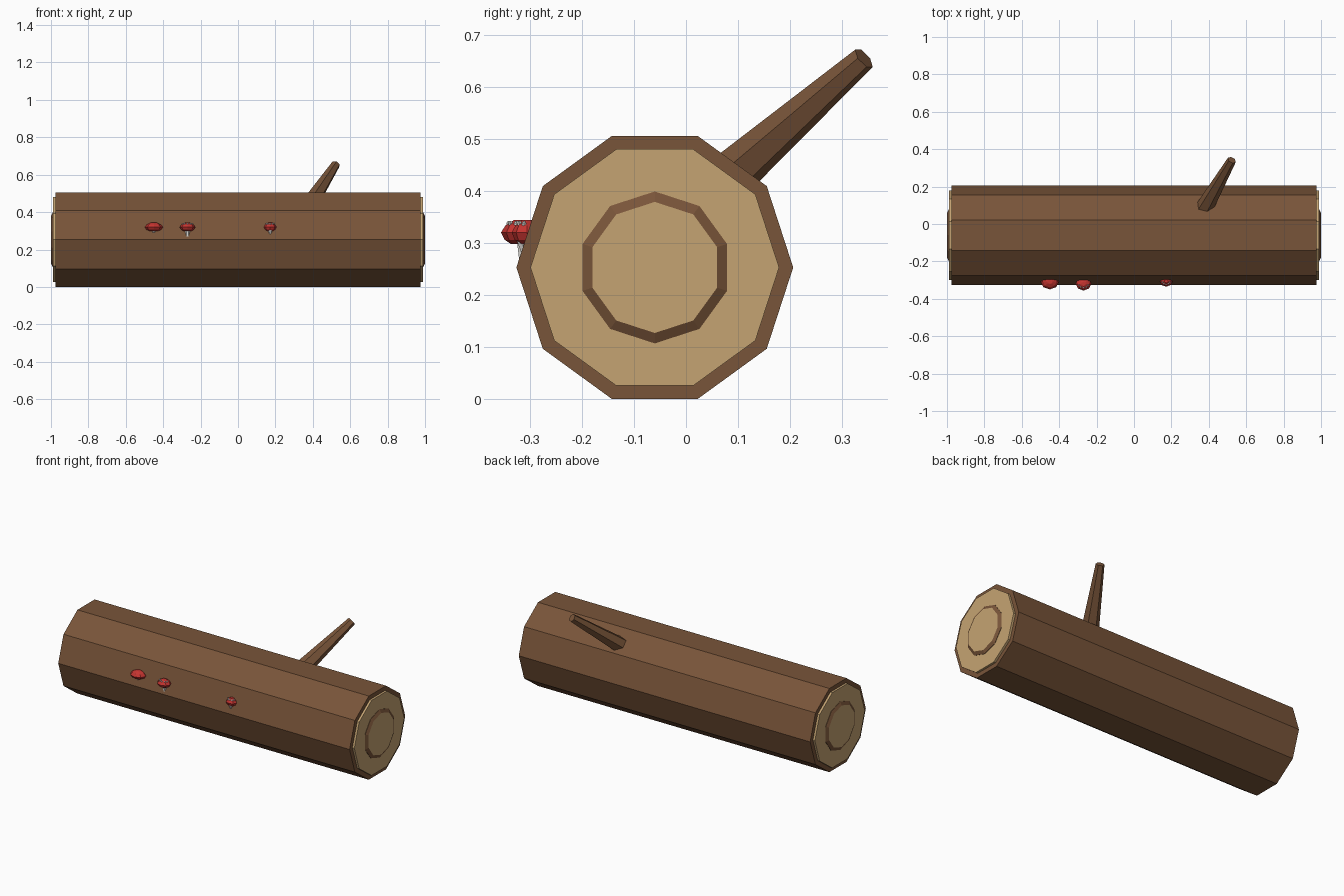
import bpy, bmesh, math
from mathutils import Matrix, Vector

cube = bpy.data.objects.get("Cube")
if cube:
    bpy.data.objects.remove(cube, do_unlink=True)


def material(name, r, g, b):
    m = bpy.data.materials.new(name)
    m.use_nodes = True
    m.diffuse_color = (r, g, b, 1)
    m.node_tree.nodes["Principled BSDF"].inputs["Base Color"].default_value = (r, g, b, 1)
    return m


bark = material("bark brown", 0.19, 0.09, 0.041)
wood = material("cut wood tan", 0.56, 0.37, 0.17)
red = material("mushroom red", 0.56, 0.035, 0.03)
white = material("mushroom white", 0.78, 0.76, 0.72)


def lathe(name, profile, sides, matrix, mats, phase=0.0):
    """Flat-faced solid from (height, radius) pairs around local z."""
    bm = bmesh.new()
    rings = []
    for h, r in profile:
        angles = [phase + math.tau * i / sides for i in range(sides)]
        rings.append([bm.verts.new((r * math.cos(a), r * math.sin(a), h)) for a in angles])
    for low, high in zip(rings, rings[1:]):
        for i in range(sides):
            j = (i + 1) % sides
            bm.faces.new((low[i], low[j], high[j], high[i]))
    bm.faces.new(rings[0][::-1])
    bm.faces.new(rings[-1])
    bm.normal_update()
    # A second material goes on the flat end faces
    if len(mats) > 1:
        for f in bm.faces:
            f.material_index = int(abs(f.normal.z) > 0.95)
    bm.transform(matrix)
    mesh = bpy.data.meshes.new(name)
    bm.to_mesh(mesh)
    bm.free()
    for m in mats:
        mesh.materials.append(m)
    ob = bpy.data.objects.new(name, mesh)
    bpy.context.collection.objects.link(ob)
    return ob


# Log body lies along x; local x, y, z map to world y, z, x
along_x = Matrix(((0, 0, 1, 0), (1, 0, 0, -0.06), (0, 1, 0, 0.253), (0, 0, 0, 1)))
lathe("log_body", [(-0.975, 0.266), (0.975, 0.266)], 10, along_x, [bark])

# Cut ends: pale disc with a raised, bark-edged growth ring
for side, flip in (("left", 0), ("right", math.pi)):
    place = along_x @ Matrix.Rotation(flip, 4, 'Y')
    lathe(side + "_cut_end", [(0.96, 0.239), (0.988, 0.239)], 10, place, [wood])
    lathe(side + "_growth_ring", [(0.98, 0.146), (0.99, 0.146), (1.0, 0.126)],
          10, place, [bark, wood], math.radians(18))

# Broken branch
base, tip = Vector((0.36, 0.058, 0.405)), Vector((0.523, 0.342, 0.655))
axis = tip - base
place = Matrix.Translation(base) @ axis.to_track_quat('Z', 'Y').to_matrix().to_4x4()
lathe("branch", [(0, 0.05), (axis.length, 0.024)], 6, place, [bark])

# Mushrooms: x, y, cap radius, stem bottom
cap_shape = [(-0.022, 0.45), (-0.014, 0.8), (0, 1), (0.014, 0.75), (0.024, 0.3)]
mushrooms = [(-0.45, -0.308, 0.049, 0.29), (-0.27, -0.32, 0.042, 0.24),
             (0.172, -0.306, 0.034, 0.283)]
for n, (x, y, r, bottom) in enumerate(mushrooms, 1):
    place = Matrix.Translation((x, y, 0.32)) @ Matrix.Diagonal((1, 0.85, 1, 1))
    lathe(f"mushroom_cap_{n}", [(h, r * k) for h, k in cap_shape], 8, place, [red])
    stem = Matrix.Translation((x, -0.313, 0))
    lathe(f"mushroom_stem_{n}", [(bottom, 0.005), (0.305, 0.014)], 6, stem, [white])
    if n == 1:
        continue
    # Pale spots on the cap
    for k in range(5):
        a = math.radians(198 + 36 * k)
        spot = Matrix.Translation((x + 0.6 * r * math.cos(a), y + 0.5 * r * math.sin(a), 0.336))
        lathe(f"mushroom_{n}_spot_{k + 1}", [(-0.004, 0.004), (0.002, 0.005), (0.006, 0.002)],
              6, spot, [white])
